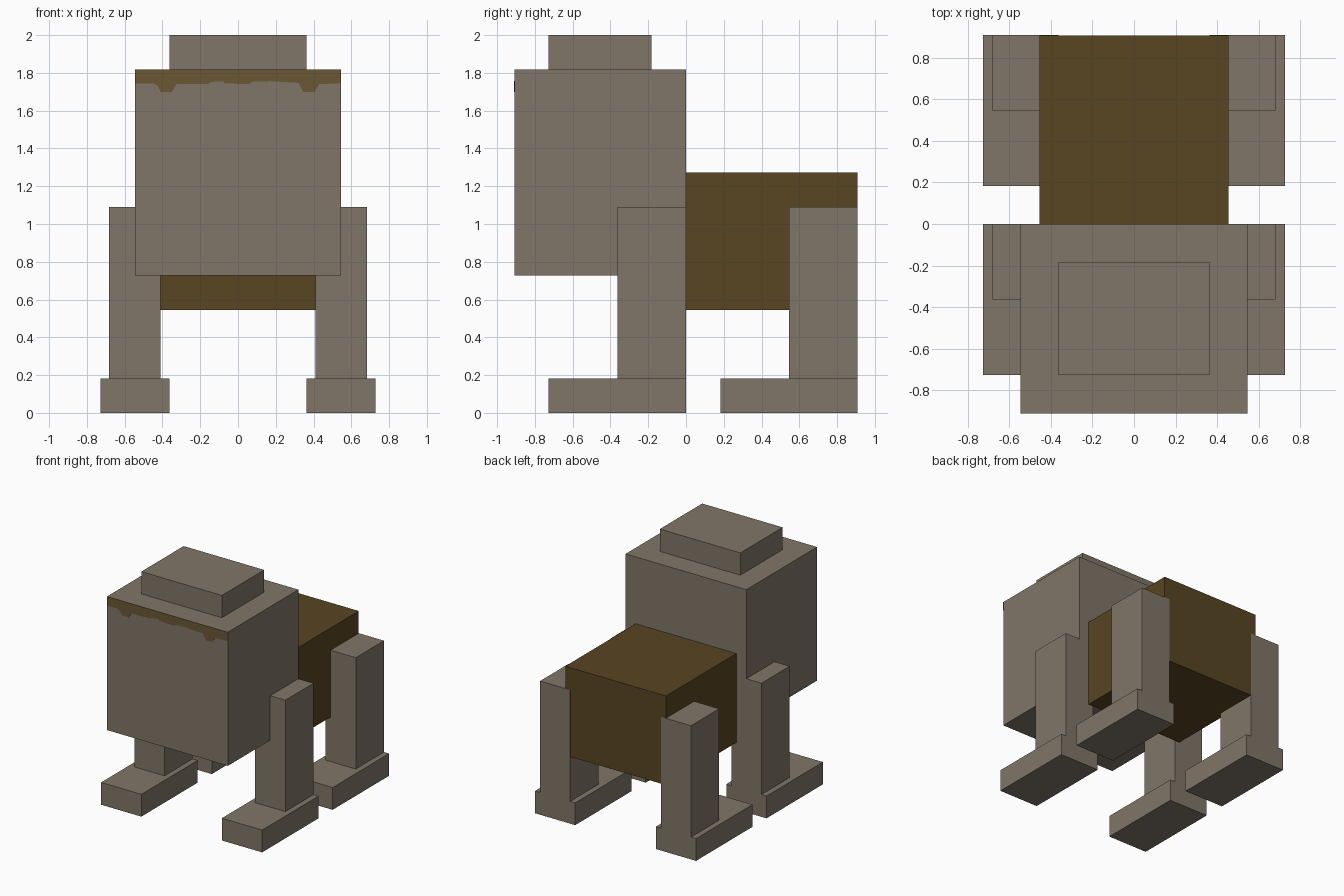
import bpy

if "Cube" in bpy.data.objects:
    bpy.data.objects.remove(bpy.data.objects["Cube"])

U = 2 / 11  # one block unit


def material(name, rgb):
    m = bpy.data.materials.new(name)
    m.diffuse_color = (*rgb, 1)
    m.use_nodes = True
    m.node_tree.nodes["Principled BSDF"].inputs["Base Color"].default_value = m.diffuse_color
    return m


GREY = material("stone_grey", (0.216, 0.181, 0.138))
BROWN = material("dark_brown", (0.098, 0.060, 0.016))
MUD = material("mud_brown", (0.147, 0.098, 0.037))


def mesh_object(name, verts, faces, mat):
    me = bpy.data.meshes.new(name)
    me.from_pydata(verts, [], faces)
    me.materials.append(mat)
    ob = bpy.data.objects.new(name, me)
    bpy.context.collection.objects.link(ob)
    return ob


def box(name, x, y, z, mat):
    """Box from (min, max) ranges in block units."""
    verts = [(a * U, b * U, c * U) for c in z for b in y for a in x]
    faces = [(0, 2, 3, 1), (4, 5, 7, 6), (0, 1, 5, 4),
             (2, 6, 7, 3), (0, 4, 6, 2), (1, 3, 7, 5)]
    return mesh_object(name, verts, faces, mat)


# Head with flat cap
box("head", (-3, 3), (-5, 0), (4, 10), GREY)
box("head_cap", (-2, 2), (-4, -1), (10, 11), GREY)

# Body, a hair short at the back so the leg faces stay clean
box("body", (-2.5, 2.5), (0, 4.995), (3, 7), BROWN)

# Four legs with long feet pointing forward
for end, back in (("front", 0), ("back", 5)):
    for side, s in (("left", -1), ("right", 1)):
        leg_x = sorted((s * 2.25, s * 3.75))
        foot_x = sorted((s * 2, s * 4))
        box(f"{end}_{side}_leg", leg_x, (back - 2, back), (1, 6), GREY)
        box(f"{end}_{side}_foot", foot_x, (back - 4, back), (0, 1), GREY)

# Dripping mud plate along the top of the face
drip = [(-0.545, 1.745), (-0.45, 1.745), (-0.425, 1.73), (-0.41, 1.70),
        (-0.35, 1.70), (-0.325, 1.74), (-0.16, 1.742), (-0.14, 1.752),
        (-0.08, 1.756), (-0.07, 1.743), (0.06, 1.742), (0.08, 1.754),
        (0.17, 1.756), (0.32, 1.747), (0.345, 1.70), (0.405, 1.70),
        (0.43, 1.74), (0.545, 1.746)]
n = len(drip)
top = 10 * U
verts, faces = [], []
for y in (-5 * U - 0.002, -5 * U):
    verts += [(x, y, z) for x, z in drip] + [(x, y, top) for x, z in drip]
for i in range(n - 1):
    a, b, o = i, i + 1, 2 * n
    faces += [(a, b, b + n, a + n),              # front
              (a, a + o, b + o, b),              # lower edge
              (a + n, b + n, b + n + o, a + n + o)]  # upper edge
mesh_object("mud_drip", verts, faces, MUD)
